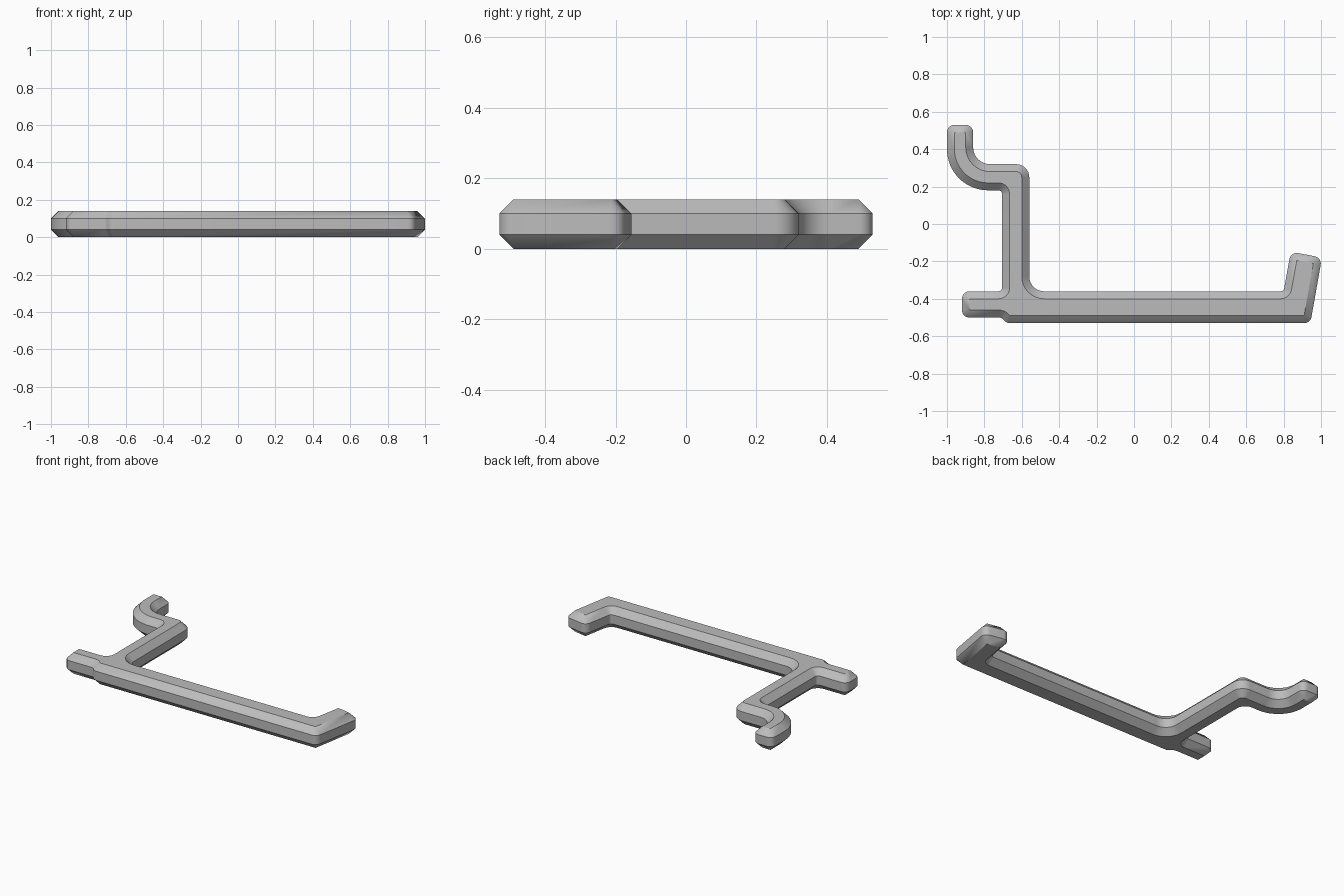
import bpy, bmesh, math
from mathutils import Vector

if "Cube" in bpy.data.objects:
    bpy.data.objects.remove(bpy.data.objects["Cube"], do_unlink=True)

HEIGHT, CHAMFER = 0.14, 0.04

# Counter-clockwise outline: corner x, corner y, fillet radius
CORNERS = [
    (-0.92, -0.50, 0.04), (-0.71, -0.50, 0.03), (-0.68, -0.53, 0.04),   # stub underside and step
    (0.943, -0.53, 0.04), (1.005, -0.18, 0.04),                        # outer side of tilted end
    (0.838, -0.148, 0.04), (0.80, -0.36, 0.02),                        # inner side of tilted end
    (-0.56, -0.36, 0.08), (-0.56, 0.32, 0.07),                         # long bar to upright
    (-0.86, 0.32, 0.09), (-0.86, 0.53, 0.04), (-1.0, 0.53, 0.04),      # curved hook tip
    (-1.0, 0.18, 0.22), (-0.705, 0.18, 0.02),                          # hook outer sweep
    (-0.705, -0.36, 0.02), (-0.92, -0.36, 0.04),                       # back to the stub
]


def outline():
    """Points of the filleted outline, each with its outward normal."""
    points = []
    for i, (x, y, radius) in enumerate(CORNERS):
        corner = Vector((x, y))
        d1 = (corner - Vector(CORNERS[i - 1][:2])).normalized()
        d2 = (Vector(CORNERS[(i + 1) % len(CORNERS)][:2]) - corner).normalized()
        n1, n2 = Vector((d1.y, -d1.x)), Vector((d2.y, -d2.x))
        turn = math.atan2(d1.cross(d2), d1.dot(d2))
        side = 1 if turn > 0 else -1
        center = corner - side * radius * (n1 + n2) / (1 + n1.dot(n2))
        start = math.atan2(n1.y, n1.x)
        steps = 16 if radius > 0.1 else 8
        for k in range(steps + 1):
            a = start + turn * k / steps
            normal = Vector((math.cos(a), math.sin(a)))
            points.append((center + side * radius * normal, normal))
    return points


# Chamfered slab: four stacked rings, closed with flat caps
points = outline()
bm = bmesh.new()
rings = []
for z, inset in ((0, CHAMFER), (CHAMFER, 0), (HEIGHT - CHAMFER, 0), (HEIGHT, CHAMFER)):
    rings.append([bm.verts.new((*(p - n * inset), z)) for p, n in points])
for low, high in zip(rings, rings[1:]):
    for i in range(len(points)):
        j = (i + 1) % len(points)
        bm.faces.new((low[i], low[j], high[j], high[i]))
bmesh.ops.remove_doubles(bm, verts=bm.verts, dist=0.0005)
for z in (0, HEIGHT):
    rim = [e for e in bm.edges if all(abs(v.co.z - z) < 0.001 for v in e.verts)]
    bmesh.ops.edgeloop_fill(bm, edges=rim)
bmesh.ops.recalc_face_normals(bm, faces=bm.faces)

mesh = bpy.data.meshes.new("hooked_bracket")
bm.to_mesh(mesh)
bm.free()
bracket = bpy.data.objects.new("hooked_bracket", mesh)
bpy.context.collection.objects.link(bracket)

# Plain grey material
grey = bpy.data.materials.new("plain_grey")
grey.use_nodes = True
color = (0.5, 0.5, 0.5, 1)
grey.diffuse_color = color
grey.node_tree.nodes["Principled BSDF"].inputs["Base Color"].default_value = color
mesh.materials.append(grey)

# Smooth arcs, crisp chamfer edges
bpy.ops.object.select_all(action="DESELECT")
bracket.select_set(True)
bpy.context.view_layer.objects.active = bracket
bpy.ops.object.shade_smooth_by_angle(angle=math.radians(30))
